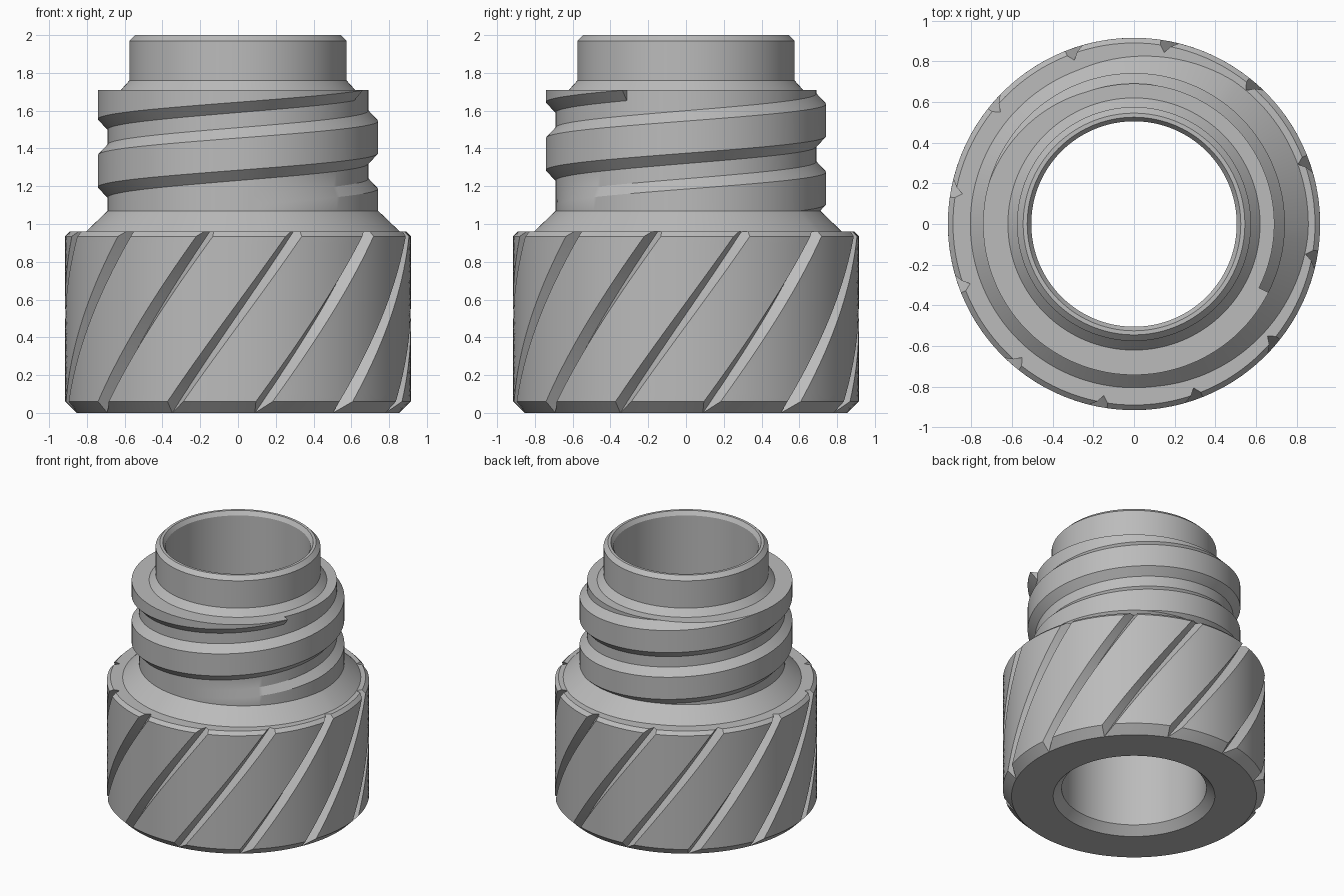
import bpy, bmesh, math

cube = bpy.data.objects.get("Cube")
if cube:
    bpy.data.objects.remove(cube, do_unlink=True)

grey = bpy.data.materials.new("plain_grey")
grey.use_nodes = True
colour = (0.5, 0.5, 0.5, 1)
grey.diffuse_color = colour
grey.node_tree.nodes["Principled BSDF"].inputs["Base Color"].default_value = colour


def polar(r, deg, z):
    a = math.radians(deg)
    return (r * math.cos(a), r * math.sin(a), z)


def skin(name, rows, closed=True):
    """Bridge rows of points (listed counter-clockwise) into one surface."""
    bm = bmesh.new()
    grid = [[bm.verts.new(p) for p in row] for row in rows]
    n = len(grid[0])
    for low, high in zip(grid, grid[1:]):
        for j in range(n if closed else n - 1):
            k = (j + 1) % n
            bm.faces.new((low[j], low[k], high[k], high[j]))
    bmesh.ops.remove_doubles(bm, verts=bm.verts, dist=0.0002)
    mesh = bpy.data.meshes.new(name)
    bm.to_mesh(mesh)
    bm.free()
    mesh.materials.append(grey)
    ob = bpy.data.objects.new(name, mesh)
    bpy.context.collection.objects.link(ob)
    bpy.ops.object.select_all(action="DESELECT")
    ob.select_set(True)
    bpy.context.view_layer.objects.active = ob
    bpy.ops.object.shade_smooth_by_angle(angle=math.radians(25))
    return ob


# Grip: wide base with twelve slanted V grooves
GRIP_R, GROOVE_R, MOUTH = 0.915, 0.857, 0.045
SECTOR, SPANS = 30, 9


def grip_row(r, z):
    half = math.degrees(MOUTH * max(0, (r - GROOVE_R) / (GRIP_R - GROOVE_R)) / r)
    row = []
    for s in range(12):
        mid = 6 + 44 * z / 0.96 + SECTOR * s
        row += [polar(r, mid - half, z), polar(min(r, GROOVE_R), mid, z)]
        row += [polar(r, mid + half + (SECTOR - 2 * half) * i / SPANS, z)
                for i in range(SPANS)]
    return row


profile = [(0.564, 0), (0.855, 0)]
profile += [(GRIP_R, 0.06 + 0.875 * i / 20) for i in range(21)]
profile += [(0.89, 0.96), (GROOVE_R, 0.96), (0.68, 0.96)]
skin("grip", [grip_row(r, z) for r, z in profile])

# Neck: flared foot and helical thread
CORE, DEPTH, PITCH = 0.69, 0.052, 0.36
CREST, FLANK = 0.085, 0.055
FOOT, TOP = 1.07, 1.71
START, END = -83, -27


def crest_z(deg, turn):
    return 1.28 + PITCH * ((deg - 180) / 360 + turn)


def neck_radius(deg, z, turns):
    best = 0
    for t in range(turns):
        ramp = min(1, (deg - START) / 80) if t == 0 else 1
        rise = (CREST + FLANK - abs(z - crest_z(deg, t))) / FLANK
        best = max(best, ramp * min(1, max(0, rise)))
    return CORE + DEPTH * best


def neck_column(deg, turns):
    breaks = [FOOT]
    for t in range(3):
        for d in (-CREST - FLANK, -CREST, CREST, CREST + FLANK):
            breaks.append(min(TOP, max(FOOT, crest_z(deg, t) + d)))
    breaks.append(TOP)
    column = [polar(neck_radius(deg, FOOT, turns) + 0.12, deg, 0.955)]
    column += [polar(neck_radius(deg, z, turns), deg, z) for z in breaks]
    return column + [polar(0.6, deg, TOP)]


columns = []
for deg in range(START, START + 361, 2):
    if deg <= END:
        columns.append(neck_column(deg, 3))
    if deg >= END:
        columns.append(neck_column(deg, 2))
skin("threaded_neck", list(zip(*columns)), closed=False)

# Collar and through bore
collar = [(0.62, TOP), (0.575, 1.76), (0.575, 1.97), (0.545, 2.0), (0.525, 2.0),
          (0.505, 1.97), (0.505, 0.06), (0.564, 0)]
skin("collar_and_bore",
     [[polar(r, a, z) for a in range(0, 360, 3)] for r, z in collar])
